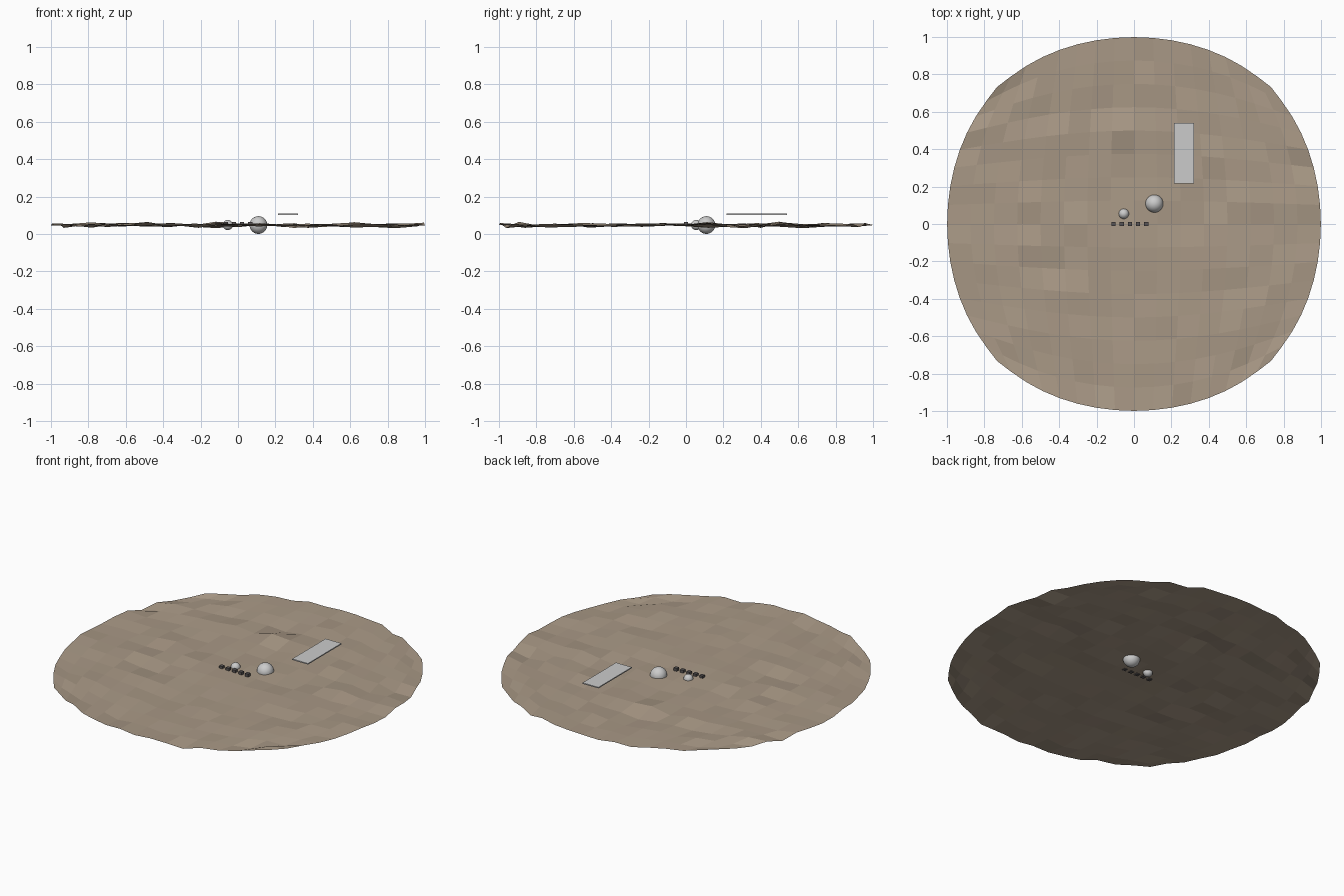
import bpy

if "Cube" in bpy.data.objects:
    bpy.data.objects.remove(bpy.data.objects["Cube"])

U = 0.0545   # layout unit
Z0 = 0.0475  # height of the ground's mean level


def add(name, loc, scale=(1, 1, 1), color=None):
    o = bpy.context.object
    o.name = name
    o.location = (loc[0] * U, loc[1] * U, Z0 + loc[2] * U)
    o.scale = [s * U for s in scale]
    if color:
        m = bpy.data.materials.new(name + "_paint")
        m.diffuse_color = (*color, 1)
        m.use_nodes = True
        m.node_tree.nodes["Principled BSDF"].inputs["Base Color"].default_value = m.diffuse_color
        o.data.materials.append(m)
    return o


# rough ground: square rounded to a disc by subdivision, then roughened
bpy.ops.mesh.primitive_plane_add(size=40)
ground = add("ground", (0, 0, 0), color=(0.4, 0.32, 0.24))
sub = ground.modifiers.new("round", 'SUBSURF')
sub.levels = sub.render_levels = 4
tex = bpy.data.textures.new("bumps", 'CLOUDS')
disp = ground.modifiers.new("bumps", 'DISPLACE')
disp.texture = tex
disp.strength = 1.0
disp.mid_level = 0.5

# two stones
for name, loc, r in (("large_ball", (2, 2, 0), 0.87), ("small_ball", (-1, 1, 0), 0.5)):
    bpy.ops.mesh.primitive_uv_sphere_add(radius=r, segments=32, ring_count=16)
    add(name, loc)
    bpy.ops.object.shade_smooth()

# row of small blocks
for i in range(5):
    bpy.ops.mesh.primitive_cube_add(size=0.4)
    add(f"block_{i + 1}", (-2 + 0.8 * i, 0, 0.1), color=(0.1, 0.09, 0.09))

# raised slab
bpy.ops.mesh.primitive_cube_add(size=1)
add("slab", (4.92, 6.95, 1.05), (1.95, 5.93, 0.12))
